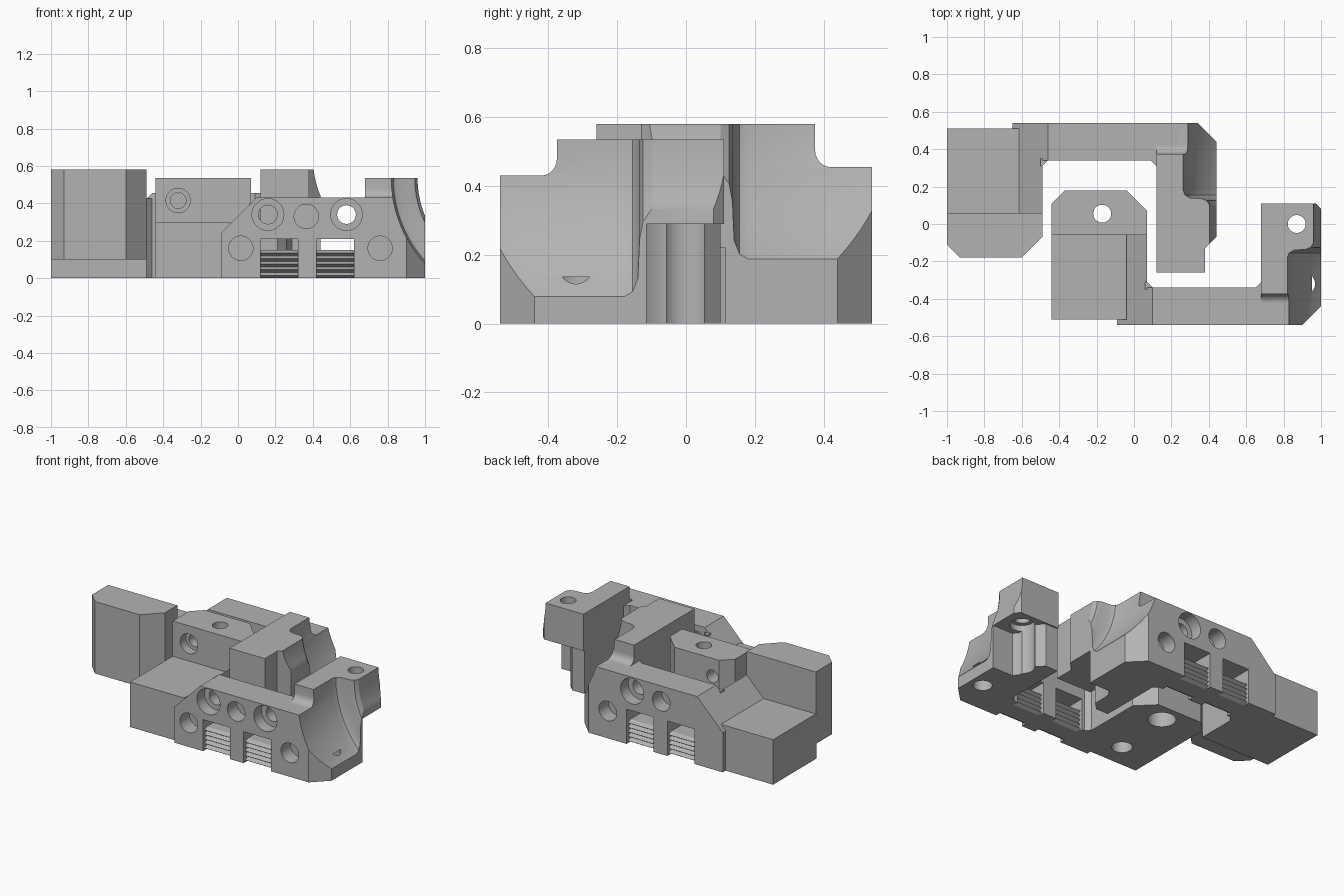
import bpy, bmesh, math
from mathutils import Matrix, Vector

cube = bpy.data.objects.get("Cube")
if cube:
    bpy.data.objects.remove(cube, do_unlink=True)

grey = bpy.data.materials.new("machined_grey")
grey.use_nodes = True
tone = (0.45, 0.45, 0.45, 1)
grey.diffuse_color = tone
grey.node_tree.nodes["Principled BSDF"].inputs["Base Color"].default_value = tone


def finish(name, bm, place):
    """Turn a bmesh into an object, moved or mirrored into place."""
    bm.transform(place)
    bmesh.ops.recalc_face_normals(bm, faces=bm.faces)
    mesh = bpy.data.meshes.new(name)
    bm.to_mesh(mesh)
    bm.free()
    mesh.materials.append(grey)
    ob = bpy.data.objects.new(name, mesh)
    bpy.context.collection.objects.link(ob)
    return ob


def prism(name, place, axis, points, lo, hi):
    """Extrude a flat outline along an axis."""
    bm = bmesh.new()
    def at(p, t):
        return {"X": (t, p[0], p[1]), "Y": (p[0], t, p[1]), "Z": (p[0], p[1], t)}[axis]
    a = [bm.verts.new(at(p, lo)) for p in points]
    b = [bm.verts.new(at(p, hi)) for p in points]
    bm.faces.new(a)
    bm.faces.new(b)
    for i in range(len(a)):
        j = (i + 1) % len(a)
        bm.faces.new((a[i], a[j], b[j], b[i]))
    return finish(name, bm, place)


def box(name, place, x, y, z):
    return prism(name, place, "Z", [(x[0], y[0]), (x[1], y[0]), (x[1], y[1]), (x[0], y[1])], *z)


def rod(place, start, end, r):
    bm = bmesh.new()
    a, b = Vector(start), Vector(end)
    turn = (b - a).to_track_quat("Z", "Y").to_matrix().to_4x4()
    bmesh.ops.create_cone(bm, cap_ends=True, segments=32, radius1=r, radius2=r,
                          depth=(b - a).length,
                          matrix=Matrix.Translation((a + b) / 2) @ turn)
    return finish("hole_cutter", bm, place)


def saddle(place, cx, cz):
    """Stepped round cutter for the concave end."""
    profile = [(-.7, .67), (-.18, .67), (-.155, .66), (-.14, .635), (-.135, .57),
               (-.125, .545), (-.1, .53), (.6, .53)]
    bm = bmesh.new()
    n = 128
    rings = []
    for y, r in profile:
        rings.append([bm.verts.new((cx + r * math.cos(2 * math.pi * i / n), y,
                                    cz + r * math.sin(2 * math.pi * i / n))) for i in range(n)])
    for p, q in zip(rings, rings[1:]):
        for i in range(n):
            j = (i + 1) % n
            bm.faces.new((p[i], p[j], q[j], q[i]))
    bm.faces.new(rings[0])
    bm.faces.new(rings[-1])
    return finish("saddle_cutter", bm, place)


def combine(body, other, operation):
    mod = body.modifiers.new("combine", "BOOLEAN")
    mod.operation = operation
    mod.solver = "EXACT"
    mod.object = other
    bpy.context.view_layer.objects.active = body
    bpy.ops.object.modifier_apply(modifier=mod.name)
    bpy.data.objects.remove(other, do_unlink=True)


def clamp_half(name, place, top, wall, saddle_z, arm, arm_low, tower_low, lift):
    # Long wall with one sloped shoulder, and the web behind it
    slope = [(-.09, 0), (-.09, wall - .19), (.1, wall)]
    body = prism(name, place, "Y", slope + [(.8, wall), (.8, 0)], -.54, -.34)
    z07 = wall - .03
    parts = [
        prism("web", place, "Y", slope[:2] + [(.07, z07), (.07, 0)], -.35, -.05),
        box("low_block", place, (-.44, -.04), (-.51, -.05), (0, .3)),
        # Tower with cut back corners
        prism("tower", place, "Z", [(-.44, -.06), (.07, -.06), (.07, .07), (-.04, .18),
                                    (-.37, .18), (-.44, .11)], tower_low, top),
        # Inner corner gussets
        prism("gusset", place, "Z", [(.06, -.35), (.11, -.35), (.07, -.31), (.06, -.31)], 0, z07),
        prism("gusset", place, "Z", [(.69, -.35), (.64, -.35), (.68, -.31), (.69, -.31)], 0, wall),
    ]
    # Raised end with a filleted step
    step = [(-.42 + .045 * math.sin(t * math.pi / 12), wall + .05 - .05 * math.cos(t * math.pi / 12))
            for t in range(7)]
    parts += [
        prism("end_block", place, "X", [(-.54, 0), (-.54, wall)] + step +
              [(-.375, top), (-.115, top), (-.115, 0)], .68, 1),
        prism("arm", place, "Z", arm, arm_low, top),
        prism("post", place, "Z", [(.68, -.2), (.85, -.2), (.85, -.115), (.825, -.08), (.82, -.04),
                                   (.82, .05), (.77, .1), (.68, .1)], 0, arm_low + .02),
    ]
    for part in parts:
        combine(body, part, "UNION")

    # Concave saddle and cut outer corner
    cuts = [saddle(place, 1.49, saddle_z),
            prism("corner", place, "Z", [(.9, -.54), (.88, -.6), (1.1, -.6), (1.1, -.44), (1, -.44)], -.1, 1)]
    # Wall openings
    cuts += [box("slot", place, (x, x + .2), (-.6, -.3), (-.05, .21 + lift)) for x in (.12, .42)]
    for x, z in ((.015, .16), (.365, .33), (.76, .16)):
        cuts.append(rod(place, (x, -.6, z + lift), (x, -.44, z + lift), .065))
    for x in (.16, .58):
        cuts.append(rod(place, (x, -.6, .34 + lift), (x, -.46, .34 + lift), .085))
        cuts.append(rod(place, (x, -.5, .34 + lift), (x, -.3, .34 + lift), .05))
    # Tower, arm and block screw holes
    cuts += [
        rod(place, (-.32, -.2, .415), (-.32, .3, .415), .042),
        rod(place, (-.32, -.2, .415), (-.32, 0, .415), .065 if lift == 0 else .043),
        rod(place, (-.17, .055, -.1), (-.17, .055, .8), .048),
        rod(place, (-.17, .055, -.1), (-.17, .055, tower_low + .12), .085),
        rod(place, (.87, 0, -.1), (.87, 0, .8), .048),
        rod(place, (.87, 0, -.1), (.87, 0, arm_low + .04), .075),
        rod(place, (-.6, -.27, .15), (-.34, -.27, .15), .062),
        rod(place, (-.2, -.35, -.1), (-.2, -.35, .15), .062),
        rod(place, (.91, -.32, -.1), (.91, -.32, .135), .058),
    ]
    if lift:
        cuts.append(rod(place, (.85, .4, .475), (.85, .16, .475), .065))
    for cut in cuts:
        combine(body, cut, "DIFFERENCE")

    # Ridged louvres filling the lower slots
    teeth = 5
    front, back = [], []
    for i in range(teeth):
        z, h = i * .03, .03
        front += [(-.5, z), (-.525, z + h * .5), (-.5, z + h * .99)]
        back += [(-.38, z), (-.355, z + h * .5), (-.38, z + h * .99)]
    for i, x in enumerate((.12, .42)):
        prism(f"{name}_louvre_{i + 1}", place, "X", front + back[::-1], x, x + .2)

    bpy.ops.object.select_all(action="DESELECT")
    body.select_set(True)
    bpy.context.view_layer.objects.active = body
    bpy.ops.object.shade_smooth_by_angle(angle=math.radians(30))
    body.select_set(False)


# Front half, and the mirrored taller rear half
short_arm = [(.68, -.2), (1, -.2), (1, .08), (.97, .11), (.68, .11)]
long_arm = [(.68, -.2), (1, -.2), (1, .07), (.94, .13), (.94, .26), (.68, .26)]
clamp_half("front_clamp", Matrix.Identity(4), .535, .43, .535, short_arm, .29, 0, 0)
rear = Matrix.Translation((-.56, 0, 0)) @ Matrix.Diagonal((1, -1, 1, 1))
clamp_half("rear_clamp", rear, .58, .455, .645, long_arm, .22, .1, .022)
